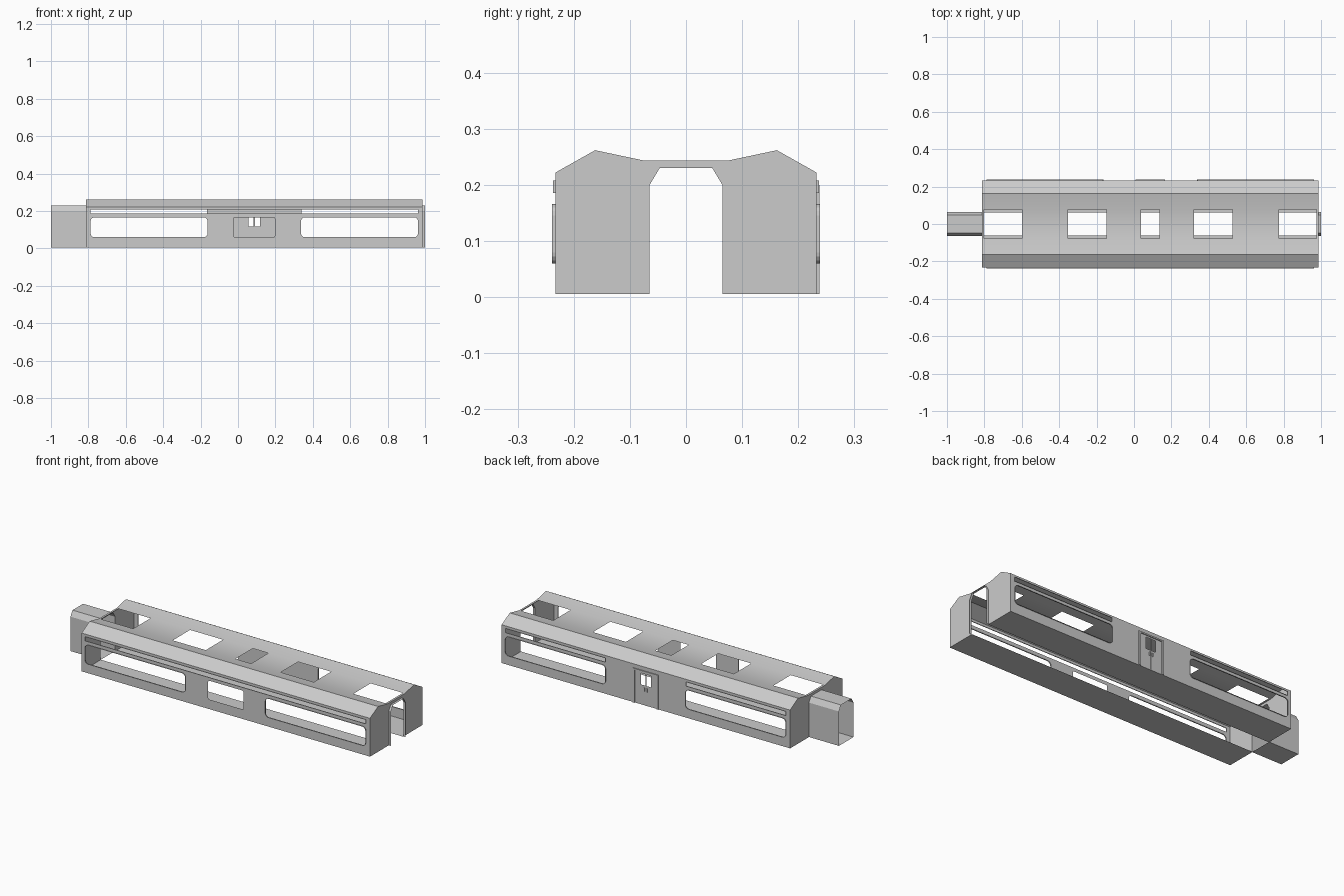
import bpy, bmesh, math
from mathutils import Vector

if "Cube" in bpy.data.objects:
    bpy.data.objects.remove(bpy.data.objects["Cube"])

grey = bpy.data.materials.new("hull_grey")
grey.use_nodes = True
COLOUR = (0.6, 0.6, 0.6, 1)
grey.diffuse_color = COLOUR
grey.node_tree.nodes["Principled BSDF"].inputs["Base Color"].default_value = COLOUR

MID, HALF = 0.087, 0.9           # hull centre and half length along x
X0, X1 = MID - HALF, MID + HALF
WALL, EAVE, BASE = 0.233, 0.222, 0.006
RIDGE_Y, RIDGE_Z, VALLEY_Y, VALLEY_Z = 0.162, 0.262, 0.077, 0.244
SLOT = 0.062


def finish(name, bm, smooth=False):
    mesh = bpy.data.meshes.new(name)
    bm.to_mesh(mesh)
    bm.free()
    mesh.materials.append(grey)
    for p in mesh.polygons:
        p.use_smooth = smooth
    obj = bpy.data.objects.new(name, mesh)
    bpy.context.collection.objects.link(obj)
    return obj


def rounded(xa, xb, za, zb, r):
    """Outline of a rectangle with rounded corners."""
    pts = []
    corners = [(xb - r, zb - r), (xa + r, zb - r), (xa + r, za + r), (xb - r, za + r)]
    for i, (cx, cz) in enumerate(corners):
        for k in range(5):
            a = math.radians(90 * i + 22.5 * k)
            pts.append((cx + r * math.cos(a), cz + r * math.sin(a)))
    return pts


def rect(xa, xb, za, zb):
    return [(xa, za), (xb, za), (xb, zb), (xa, zb)]


def panel(name, loops, place, normal):
    """Flat sheet: the first loop is the outline, the others are holes."""
    bm = bmesh.new()
    edges = []
    for loop in loops:
        vs = [bm.verts.new(place(*p)) for p in loop]
        edges += [bm.edges.new((vs[i - 1], vs[i])) for i in range(len(vs))]
    bmesh.ops.triangle_fill(bm, edges=edges, use_beauty=True)
    bm.normal_update()
    for f in bm.faces:
        if f.normal.dot(Vector(normal)) < 0:
            f.normal_flip()
    return finish(name, bm)


def rim(name, loop, place_a, place_b, closed=True):
    """Band joining one loop at two depths, facing outward."""
    bm = bmesh.new()
    a = [bm.verts.new(place_a(*p)) for p in loop]
    b = [bm.verts.new(place_b(*p)) for p in loop]
    for i in range(0 if closed else 1, len(loop)):
        bm.faces.new((a[i - 1], a[i], b[i], b[i - 1]))
    bm.normal_update()
    centre = sum((v.co for v in bm.verts), Vector()) / len(bm.verts)
    for f in bm.faces:
        if f.normal.dot(f.calc_center_median() - centre) < 0:
            f.normal_flip()
    return finish(name, bm)


def at_y(y):
    return lambda u, v: (u, y, v)


def at_x(x):
    return lambda u, v: (x, u, v)


def box(name, xa, xb, ya, yb, za, zb):
    bm = bmesh.new()
    bmesh.ops.create_cube(bm, size=1)
    for v in bm.verts:
        v.co = (xa if v.co.x < 0 else xb, ya if v.co.y < 0 else yb,
                za if v.co.z < 0 else zb)
    return finish(name, bm)


# Side wall openings, mirrored about the hull middle
long_windows = [rounded(MID + a, MID + b, 0.06, 0.166, 0.02)
                for a, b in ((-0.875, -0.25), (0.25, 0.875))]
short_slits = [rect(MID + a, MID + b, 0.186, 0.208)
               for a, b in ((-0.875, -0.253), (0.253, 0.875))]
long_slit = rect(MID - 0.875, MID + 0.875, 0.186, 0.208)
centre_window = rounded(MID - 0.11, MID + 0.11, 0.06, 0.166, 0.008)
door_panes = [rect(MID + a, MID + b, 0.118, 0.182)
              for a, b in ((-0.031, -0.004), (0.004, 0.031))]
outline = rect(X0, X1, BASE, EAVE)

panel("front_wall", [outline, long_slit, centre_window] + long_windows,
      at_y(-WALL), (0, -1, 0))
panel("back_wall", [outline] + door_panes + short_slits + long_windows,
      at_y(WALL), (0, 1, 0))

# Raised window and slit surrounds
for side, label in ((-1, "front"), (1, "back")):
    for loop in long_windows:
        rim(label + "_window_rim", loop, at_y(side * WALL), at_y(side * 0.239))
    for loop in ([long_slit] if side < 0 else short_slits):
        rim(label + "_slit_rim", loop, at_y(side * WALL), at_y(side * 0.237))

# Double door on the back wall
for s in (-1, 1):
    xa, xb = sorted((MID + s * 0.068, MID + s * 0.08))
    box("door_post", xa, xb, WALL, 0.238, BASE, 0.2)
    xa, xb = sorted((MID + s * 0.006, MID + s * 0.011))
    box("door_handle", xa, xb, WALL, 0.238, 0.085, 0.105)
box("door_lintel", MID - 0.08, MID + 0.08, WALL, 0.238, 0.192, 0.2)
box("door_seam", MID - 0.001, MID + 0.001, WALL, 0.2345, BASE, 0.192)

# Passage profile, shared by end openings and the connecting tunnel
passage = [(-0.065, BASE), (-0.065, 0.2), (-0.047, 0.23),
           (0.047, 0.23), (0.065, 0.2), (0.065, BASE)]

# End walls, notched by the passage
end_outline = ([(-WALL, BASE), (-WALL, EAVE), (-RIDGE_Y, RIDGE_Z), (-VALLEY_Y, VALLEY_Z),
                (VALLEY_Y, VALLEY_Z), (RIDGE_Y, RIDGE_Z), (WALL, EAVE), (WALL, BASE)]
               + passage[::-1])
panel("left_end_wall", [end_outline], at_x(X1), (1, 0, 0))
panel("right_end_wall", [end_outline], at_x(X0), (-1, 0, 0))
rim("connecting_tunnel", passage, at_x(-1), at_x(X0))
rim("left_end_lip", passage, at_x(X1), at_x(1.0), closed=False)

# Floor in two strips beside the central slot, and the outer roof slopes
for s in (-1, 1):
    panel("floor_strip", [rect(X0, X1, *sorted((s * SLOT, s * WALL)))],
          lambda u, v: (u, v, BASE), (0, 0, -1))
    panel("roof_slope", [rect(X0, X1, 0, 1)],
          lambda u, v, s=s: (u, s * (WALL + (RIDGE_Y - WALL) * v),
                             EAVE + (RIDGE_Z - EAVE) * v), (0, s, 1))

# Valley roof with five skylight openings (every second middle cell is open)
cuts = [-0.9, -0.888, -0.687, -0.44, -0.234, -0.049]
cuts = [MID + c for c in cuts + [-c for c in reversed(cuts)]]
rows = [(-RIDGE_Y, RIDGE_Z), (-VALLEY_Y, VALLEY_Z), (VALLEY_Y, VALLEY_Z), (RIDGE_Y, RIDGE_Z)]
bm = bmesh.new()
grid = [[bm.verts.new((x, y, z)) for x in cuts] for y, z in rows]
for r in range(3):
    for c in range(len(cuts) - 1):
        if r == 1 and c % 2:
            continue
        bm.faces.new((grid[r][c], grid[r][c + 1], grid[r + 1][c + 1], grid[r + 1][c]))
finish("valley_roof", bm, smooth=True)
